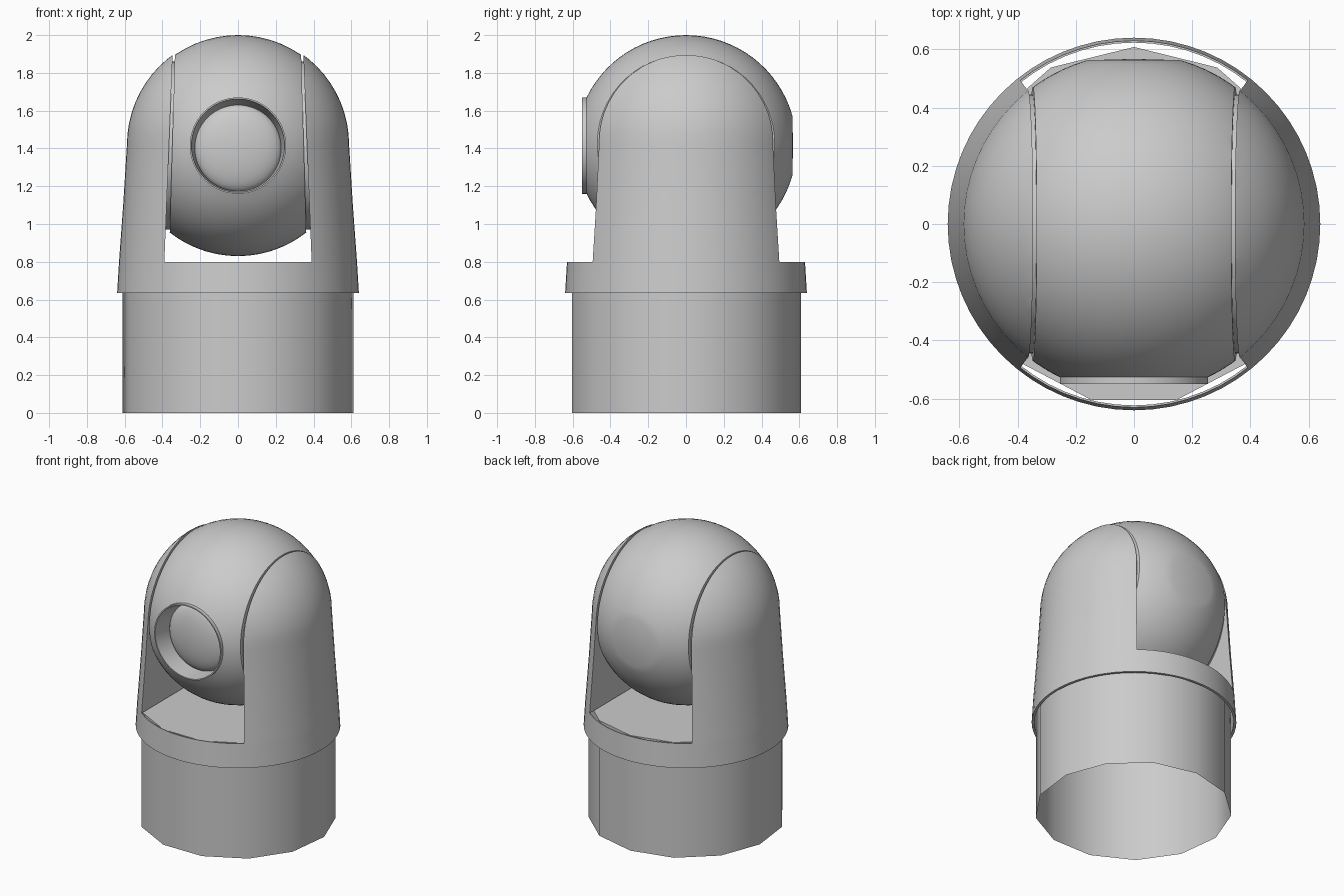
import bpy, bmesh, math
from mathutils import Vector

if "Cube" in bpy.data.objects:
    bpy.data.objects.remove(bpy.data.objects["Cube"])

BALL_Z, BALL_R = 1.415, 0.585


def lathe(profile, axis='z', seg=64, center=(0, 0, 0), closed=False, phase=0.0):
    """Revolve (radius, height[, z shift]) points about the z, y or x axis."""
    bm = bmesh.new()
    c = Vector(center)
    rings = []
    for p in profile:
        r, h = p[0], p[1]
        shift = Vector((0, 0, p[2] if len(p) > 2 else 0))
        ring = []
        for i in range(seg):
            a = phase + 2 * math.pi * i / seg
            u, v = r * math.cos(a), r * math.sin(a)
            co = {'z': (u, v, h), 'y': (u, h, v), 'x': (h, u, v)}[axis]
            ring.append(bm.verts.new(Vector(co) + c + shift))
        rings.append(ring)
    pairs = list(zip(rings, rings[1:]))
    if closed:
        pairs.append((rings[-1], rings[0]))
    for a, b in pairs:
        for i in range(seg):
            j = (i + 1) % seg
            bm.faces.new((a[i], a[j], b[j], b[i]))
    bmesh.ops.remove_doubles(bm, verts=bm.verts, dist=1e-5)
    return bm


def slice_side(bm, x, z, slope, side, keep_inside):
    """Cut with a leaning side plane passing through (x, z) and cap the cut."""
    n = Vector((side, 0, -slope)).normalized()
    res = bmesh.ops.bisect_plane(
        bm, geom=bm.verts[:] + bm.edges[:] + bm.faces[:], dist=1e-6,
        plane_co=(side * x, 0, z), plane_no=n,
        clear_outer=keep_inside, clear_inner=not keep_inside)
    edges = [e for e in res['geom_cut'] if isinstance(e, bmesh.types.BMEdge)]
    bmesh.ops.edgeloop_fill(bm, edges=edges)


def finish(name, bm, angle=32):
    bmesh.ops.recalc_face_normals(bm, faces=bm.faces)
    me = bpy.data.meshes.new(name)
    bm.to_mesh(me)
    bm.free()
    ob = bpy.data.objects.new(name, me)
    bpy.context.collection.objects.link(ob)
    bpy.ops.object.select_all(action='DESELECT')
    ob.select_set(True)
    bpy.context.view_layer.objects.active = ob
    bpy.ops.object.shade_smooth_by_angle(angle=math.radians(angle))
    return ob


# Coarse-sided base drum, open underneath
finish("base_drum", lathe([(0.615, 0), (0.615, 0.795), (0, 0.795)],
                          seg=13, center=(0, -0.007, 0), phase=math.pi / 2))

# Thin collar around the drum
finish("yoke_collar", lathe([(0.623, 0.635), (0.64, 0.635),
                             (0.63, 0.8), (0.623, 0.8)], closed=True))

# Yoke arms: slices of a tapered, domed body
dome = [(0, 0.8), (0.63, 0.8), (0.608, 1.1)]
dome += [(0.588 * math.cos(a), 1.42 + 0.588 * math.sin(a))
         for a in (math.pi / 2 * i / 16 for i in range(17))]
for side, label in ((1, "right"), (-1, "left")):
    bm = lathe(dome)
    slice_side(bm, 0.39, 0.8, -0.04, side, keep_inside=False)
    finish(label + "_yoke_arm", bm)

# Pivot drum filling the groove between ball and arms
neck = lathe([(0, -0.5), (0.445, -0.5), (0.445, 0.5), (0, 0.5)],
             axis='x', center=(0, 0, BALL_Z))
for side in (1, -1):
    slice_side(neck, 0.392, 0.8, -0.04, side, keep_inside=True)
# Keep only the two ends so nothing crosses the lens recess
for side, label in ((1, "right"), (-1, "left")):
    part = neck.copy()
    slice_side(part, 0.325, BALL_Z, 0, side, keep_inside=False)
    finish(label + "_pivot", part)
neck.free()

# Camera ball: opening at the front, trimmed flat on both sides
a0 = math.asin(0.25 / BALL_R)
a1 = math.pi - math.asin(0.16 / BALL_R)
arc = [a0 + (a1 - a0) * i / 30 for i in range(31)]
ball = lathe([(BALL_R * math.sin(a), -BALL_R * math.cos(a)) for a in arc]
             + [(0, 0.567)], axis='y', center=(0, 0, BALL_Z))
for side in (1, -1):
    slice_side(ball, 0.334, 1.9, -0.029, side, keep_inside=True)
finish("camera_ball", ball)

# Lens hood: raised rim with a tapering recess
finish("lens_hood", lathe([(0.255, -0.51), (0.255, -0.55), (0.247, -0.55),
                           (0.228, -0.41, -0.014)],
                          axis='y', center=(0, 0, BALL_Z)))

# Domed lens glass at the bottom of the recess
glass = [(0.23 * math.sin(t), -0.41 - 0.07 * math.cos(t))
         for t in (math.pi / 2 * i / 10 for i in range(11))]
finish("lens_glass", lathe(glass, axis='y', center=(0, 0, BALL_Z - 0.014)))
